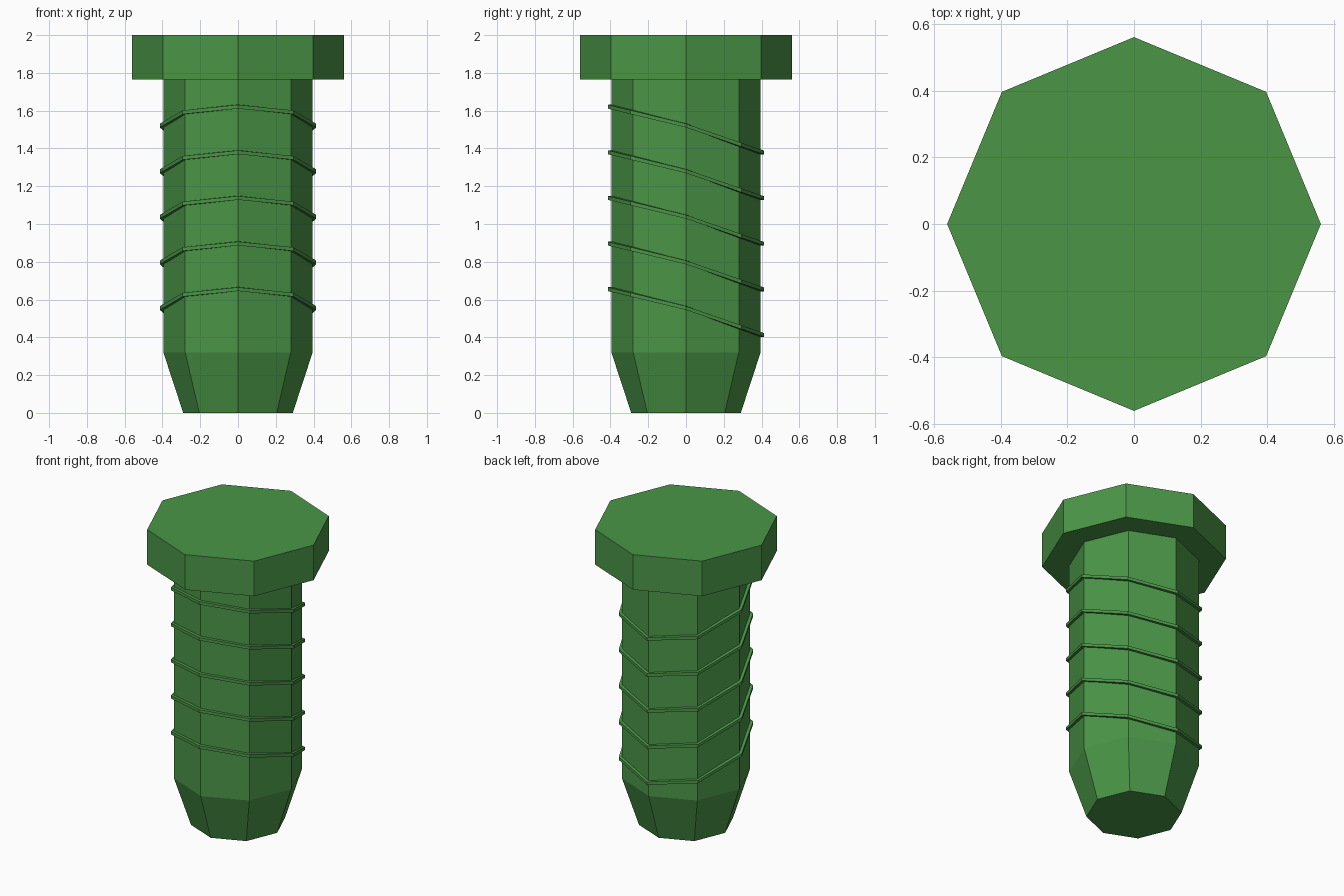
import bpy, bmesh, math

cube = bpy.data.objects.get("Cube")
if cube:
    bpy.data.objects.remove(cube, do_unlink=True)

SIDES = 8

green = bpy.data.materials.new("leaf_green")
green.use_nodes = True
colour = (0.07, 0.305, 0.064, 1)
green.diffuse_color = colour
green.node_tree.nodes["Principled BSDF"].inputs["Base Color"].default_value = colour


def make_object(name, bm):
    bmesh.ops.recalc_face_normals(bm, faces=bm.faces)
    mesh = bpy.data.meshes.new(name)
    bm.to_mesh(mesh)
    bm.free()
    mesh.materials.append(green)
    obj = bpy.data.objects.new(name, mesh)
    bpy.context.collection.objects.link(obj)
    return obj


def lathe(name, profile, closed=False, drop=lambda s: 0):
    """Octagonal sweep of (radius, z) points; drop(s) lowers z, s = -1 front to 1 back."""
    bm = bmesh.new()
    columns = []
    for i in range(SIDES):
        a = math.tau * i / SIDES
        c, s = math.cos(a), math.sin(a)
        columns.append([bm.verts.new((r * c, r * s, z - drop(s))) for r, z in profile])
    n = len(profile)
    for i in range(SIDES):
        a, b = columns[i], columns[(i + 1) % SIDES]
        for j in range(n if closed else n - 1):
            k = (j + 1) % n
            bm.faces.new((a[j], b[j], b[k], a[k]))
    if not closed:
        for j in (0, n - 1):
            bm.faces.new([col[j] for col in columns])
    return make_object(name, bm)


# Shank with a tapered tip, and the wide head
lathe("shank", [(0.29, 0), (0.395, 0.32), (0.395, 1.77)])
lathe("head", [(0.56, 1.765), (0.56, 2)])


# Thread ridges: closed rings sloping down to the back, steeper behind
def thread_drop(s):
    return 0.1 + (0.1 if s < 0 else 0.143) * s


for i in range(5):
    z = 0.656 + 0.2415 * i
    section = [(0.385, z - 0.011), (0.414, z - 0.011), (0.414, z + 0.009), (0.385, z + 0.011)]
    lathe(f"thread_ridge_{i + 1}", section, closed=True, drop=thread_drop)
